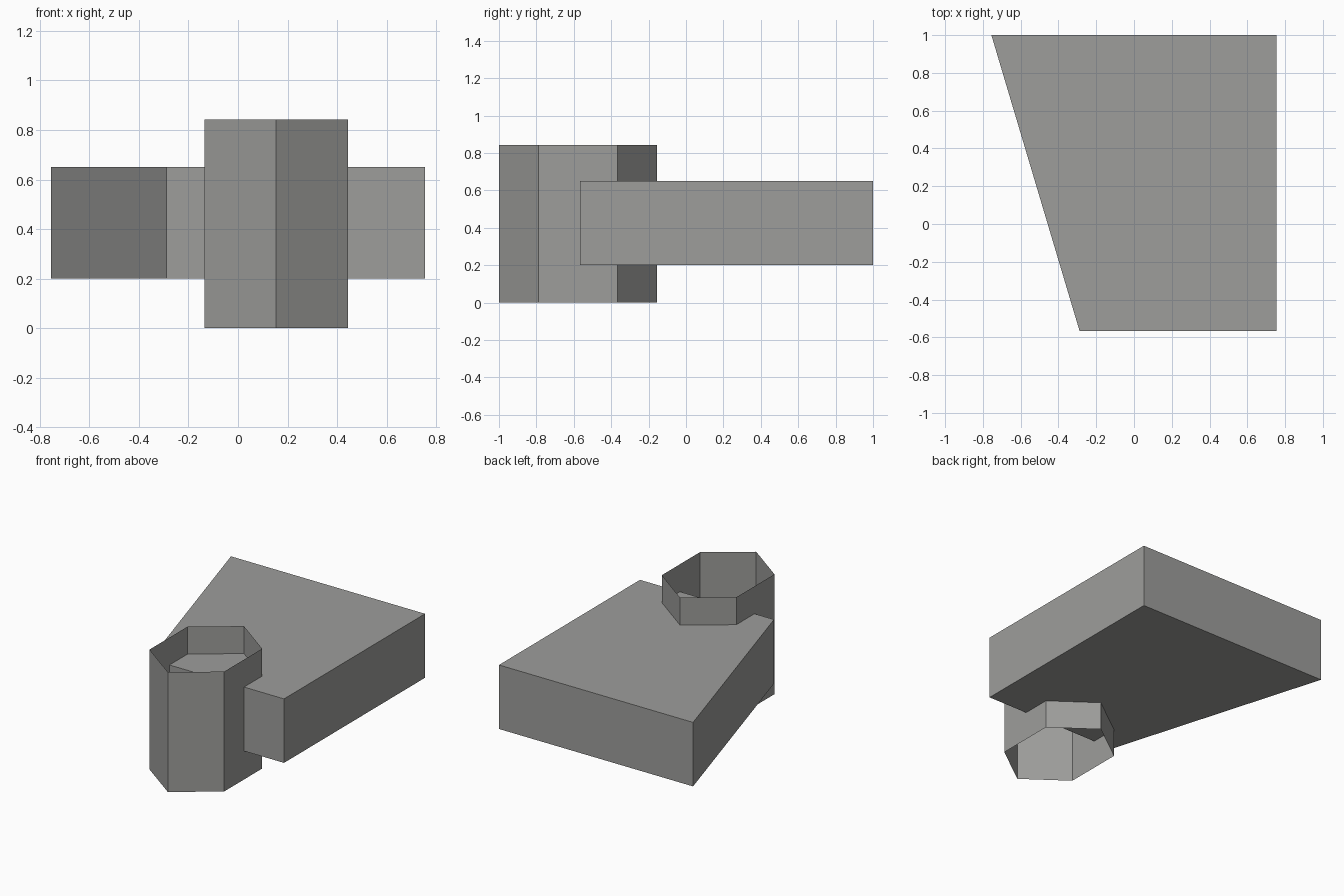
import bpy, bmesh, math

if "Cube" in bpy.data.objects:
    bpy.data.objects.remove(bpy.data.objects["Cube"])

grey = bpy.data.materials.new("stone grey")
grey.diffuse_color = (0.34, 0.34, 0.33, 1)
grey.use_nodes = True
grey.node_tree.nodes["Principled BSDF"].inputs["Base Color"].default_value = grey.diffuse_color


def extrude_profile(name, points, z0, z1, capped):
    """Raise a counter-clockwise outline from z0 to z1, with or without end caps."""
    bm = bmesh.new()
    low = [bm.verts.new((x, y, z0)) for x, y in points]
    high = [bm.verts.new((x, y, z1)) for x, y in points]
    n = len(points)
    for i in range(n):
        j = (i + 1) % n
        bm.faces.new((low[i], low[j], high[j], high[i]))
    if capped:
        bm.faces.new(low[::-1])
        bm.faces.new(high)
    mesh = bpy.data.meshes.new(name)
    bm.to_mesh(mesh)
    bm.free()
    mesh.materials.append(grey)
    obj = bpy.data.objects.new(name, mesh)
    bpy.context.collection.objects.link(obj)
    return obj


# Main block with one slanted side
extrude_profile("slanted_block",
                [(-0.755, 1.0), (-0.288, -0.567), (0.755, -0.567), (0.755, 1.0)],
                0.2, 0.65, True)

# Open six-sided tower, narrower in x than in y
hexagon = [(0.154 + 0.335 * math.cos(a), -0.577 + 0.423 * math.sin(a))
           for a in (math.radians(30 + 60 * i) for i in range(6))]
extrude_profile("hexagonal_tower", hexagon, 0.0, 0.843, False)
